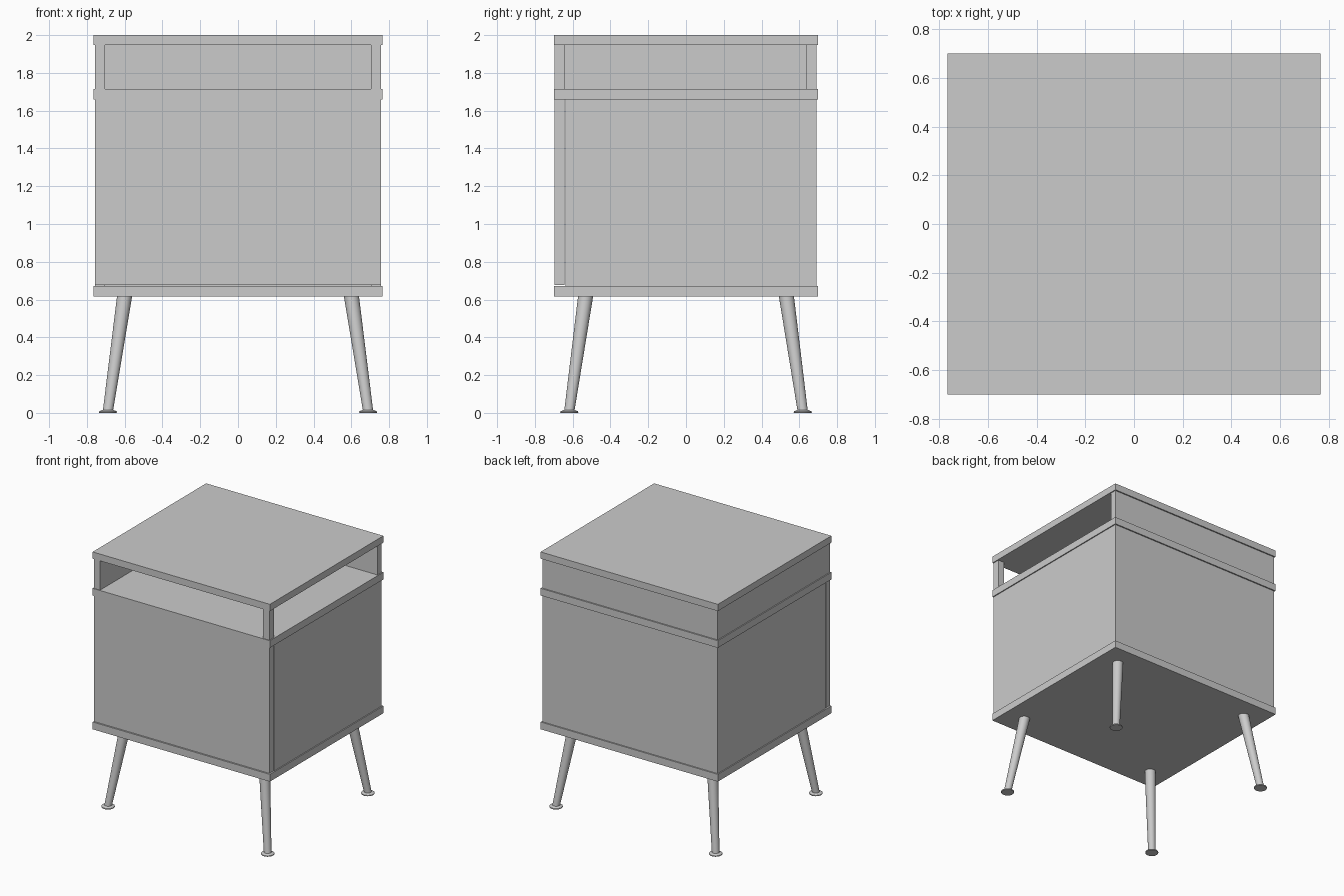
import bpy, bmesh, math
from mathutils import Vector

cube = bpy.data.objects.get("Cube")
if cube:
    bpy.data.objects.remove(cube, do_unlink=True)

# Single plain grey
GREY = (0.6, 0.6, 0.6, 1.0)
mat = bpy.data.materials.new("plain_grey")
mat.use_nodes = True
mat.diffuse_color = GREY
mat.node_tree.nodes["Principled BSDF"].inputs["Base Color"].default_value = GREY


def add_object(name, bm):
    bmesh.ops.recalc_face_normals(bm, faces=bm.faces)
    mesh = bpy.data.meshes.new(name)
    bm.to_mesh(mesh)
    bm.free()
    mesh.materials.append(mat)
    obj = bpy.data.objects.new(name, mesh)
    bpy.context.collection.objects.link(obj)
    return obj


def box(name, x, y, z):
    """Box spanning the given (min, max) ranges."""
    bm = bmesh.new()
    bmesh.ops.create_cube(bm, size=1)
    for v in bm.verts:
        v.co = [(r[0] + r[1]) / 2 + c * (r[1] - r[0]) for c, r in zip(v.co, (x, y, z))]
    return add_object(name, bm)


def lofted(name, rings, segments=32):
    """Round solid through (centre, radius) rings."""
    bm = bmesh.new()
    loops = [[bm.verts.new(Vector(c) + Vector((r * math.cos(a), r * math.sin(a), 0)))
              for a in (i * math.tau / segments for i in range(segments))]
             for c, r in rings]
    for low, high in zip(loops, loops[1:]):
        for i in range(segments):
            j = (i + 1) % segments
            bm.faces.new((low[i], low[j], high[j], high[i]))
    bm.faces.new(loops[0])
    bm.faces.new(loops[-1])
    obj = add_object(name, bm)
    bpy.ops.object.select_all(action='DESELECT')
    obj.select_set(True)
    bpy.context.view_layer.objects.active = obj
    bpy.ops.object.shade_smooth_by_angle(angle=math.radians(35))
    return obj


# Key dimensions
BX, BY = 0.765, 0.70              # board half sizes
WX, IX = 0.757, 0.704             # wall outer and inner x
FRONT, BACK, IY = -0.695, 0.69, 0.638
Z_BASE, Z_BODY, Z_SHELF, Z_OPEN, Z_LID = 0.616, 0.673, 1.66, 1.716, 1.947

# Three overhanging boards
for name, z in (("bottom_board", (Z_BASE, Z_BODY)),
                ("shelf_board", (Z_SHELF, Z_OPEN)),
                ("top_board", (Z_LID, 2.0))):
    box(name, (-BX, BX), (-BY, BY), z)

# Cabinet: door, sides and back panel
body = (Z_BODY, Z_SHELF)
box("door", (-WX, WX), (FRONT, -0.643), (Z_BODY + 0.004, Z_SHELF))
box("cabinet_left_side", (IX, WX), (-IY, IY), body)
box("cabinet_right_side", (-WX, -IX), (-IY, IY), body)
box("cabinet_back", (-WX, WX), (IY, BACK), body)

# Open compartment: closed on -x and the back, one corner post
gap = (Z_OPEN, Z_LID)
box("compartment_side", (-WX, -IX), (FRONT, BACK), gap)
box("compartment_back", (-IX, WX), (IY, BACK), gap)
box("corner_post", (IX, WX), (FRONT, -0.64), gap)

# Splayed tapered legs with small round feet
for side, sx in (("left", 1), ("right", -1)):
    for end, sy in (("front", -1), ("back", 1)):
        foot = (sx * 0.689, sy * 0.618)
        lofted(f"{end}_{side}_leg", [((*foot, 0.008), 0.027),
                                     ((sx * 0.60, sy * 0.531, Z_BASE + 0.005), 0.04)])
        lofted(f"{end}_{side}_foot", [((*foot, 0.0), 0.046), ((*foot, 0.003), 0.048),
                                      ((*foot, 0.008), 0.047), ((*foot, 0.016), 0.029)])
